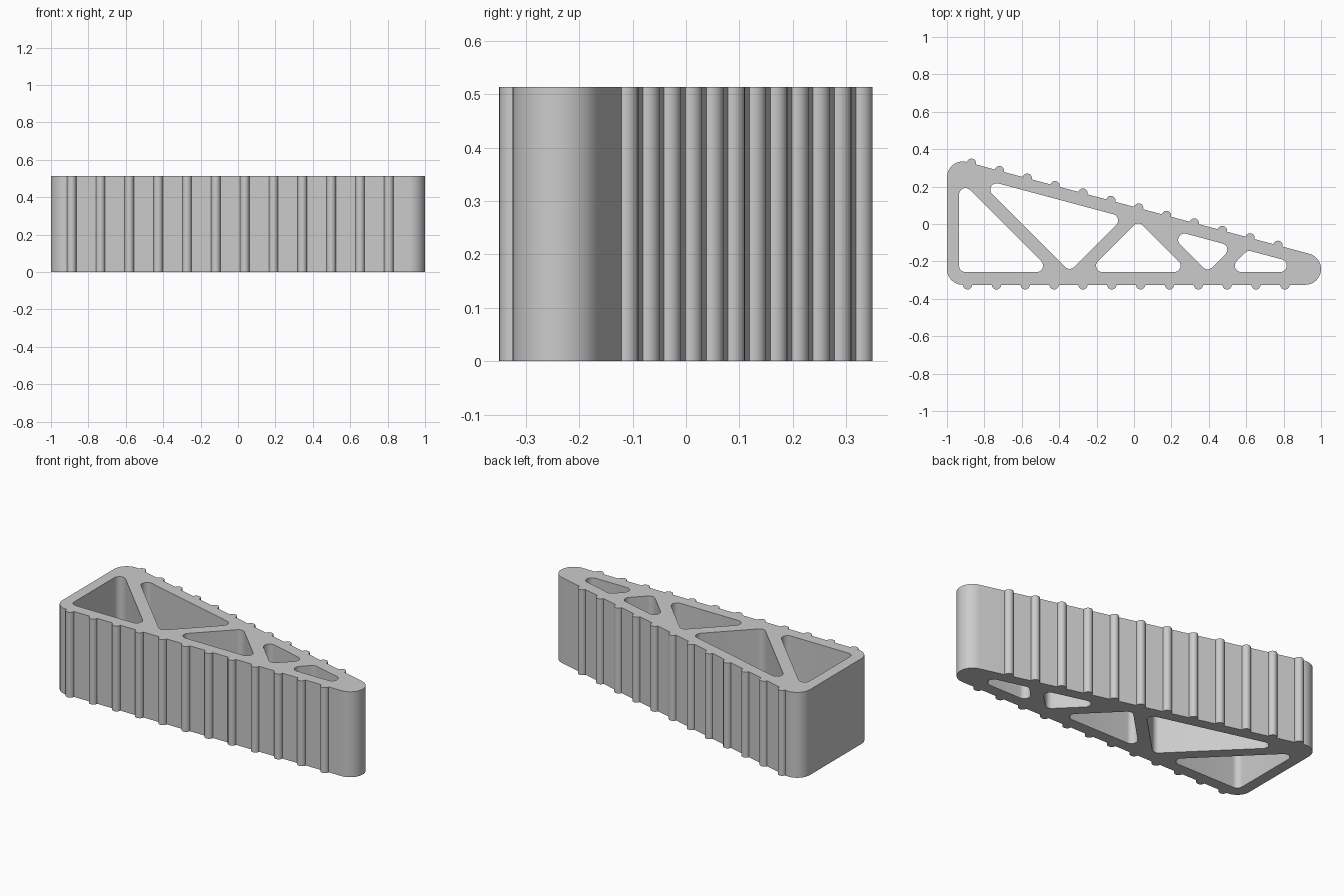
import bpy, bmesh
from math import pi, sin, cos, tan, radians
from mathutils import Vector, Matrix

if "Cube" in bpy.data.objects:
    bpy.data.objects.remove(bpy.data.objects["Cube"], do_unlink=True)

HEIGHT = 0.514
SLOPE = tan(radians(15))
OUTER_R, HOLE_R = 0.0843, 0.034
RIB_R, RIB_PITCH, RIB_COUNT = 0.025, 0.1542, 12


def meet(l, m):
    """Crossing point of two lines given as (a, b, c) in a*x + b*y = c."""
    d = l[0] * m[1] - m[0] * l[1]
    return Vector(((l[2] * m[1] - m[2] * l[1]) / d, (l[0] * m[2] - m[0] * l[2]) / d))


def rounded_arcs(lines, r, steps):
    """One fillet arc per corner of a convex, counter-clockwise ring of lines."""
    n = len(lines)
    pts = [meet(lines[i], lines[(i + 1) % n]) for i in range(n)]
    arcs = []
    for i, p in enumerate(pts):
        u = (pts[i - 1] - p).normalized()
        v = (pts[(i + 1) % n] - p).normalized()
        angle = u.angle(v)
        centre = p + (u + v).normalized() * r / sin(angle / 2)
        first = p + u * r / tan(angle / 2) - centre
        arcs.append([centre + Matrix.Rotation((pi - angle) * k / steps, 2) @ first
                     for k in range(steps + 1)])
    return arcs


def ribs(start, d, offsets, steps=12):
    """Half-round bumps along direction d, bulging to the right of it."""
    out = Vector((d.y, -d.x))
    return [start + d * (s - RIB_R * cos(pi * k / steps)) + out * RIB_R * sin(pi * k / steps)
            for s in offsets for k in range(steps + 1)]


# Outer outline: rounded wedge with ribs on the long sides
base, ramp, back = (0, 1, -0.325), (SLOPE, 1, 0.0919), (1, 0, -1)
tip, high, low = rounded_arcs([base, ramp, back], OUTER_R, 20)
steps_along = [RIB_R + 0.001 + i * RIB_PITCH for i in range(RIB_COUNT)]
up = (high[0] - tip[-1]).normalized()
outline = (tip + ribs(high[0], up, [-s for s in reversed(steps_along)]) + high
           + low + ribs(low[-1], Vector((1, 0)), steps_along))

# Truss openings, each bounded by walls and 45 degree struts
floor, roof = (0, 1, -0.257), (SLOPE, 1, 0.0225)


def falling(c):
    return (1, 1, c)


def rising(c):
    return (1, -1, c)


openings = [
    [floor, falling(-0.695), (1, 0, -0.935)],
    [rising(-0.09), roof, falling(-0.598)],
    [floor, falling(0.04), rising(0.006)],
    [rising(0.65), roof, falling(0.137)],
    [floor, (1, 0, 0.816), roof, rising(0.748)],
]
loops = [outline] + [sum(rounded_arcs(o, HOLE_R, 12), []) for o in openings]

# Fill the profile and extrude it upwards
bm = bmesh.new()
for loop in loops:
    verts = [bm.verts.new((p.x, p.y, 0)) for p in loop]
    for a, b in zip(verts, verts[1:] + verts[:1]):
        bm.edges.new((a, b))
bmesh.ops.triangle_fill(bm, use_beauty=True, edges=bm.edges[:], normal=(0, 0, 1))
result = bmesh.ops.extrude_face_region(bm, geom=bm.faces[:])
top = [g for g in result["geom"] if isinstance(g, bmesh.types.BMVert)]
bmesh.ops.translate(bm, verts=top, vec=(0, 0, HEIGHT))
bmesh.ops.recalc_face_normals(bm, faces=bm.faces[:])
mesh = bpy.data.meshes.new("ribbed_wedge")
bm.to_mesh(mesh)
bm.free()

# Plain grey material
grey = bpy.data.materials.new("light_grey")
grey.use_nodes = True
colour = (0.6, 0.6, 0.6, 1)
grey.diffuse_color = colour
grey.node_tree.nodes["Principled BSDF"].inputs["Base Color"].default_value = colour
mesh.materials.append(grey)

wedge = bpy.data.objects.new("ribbed_wedge", mesh)
bpy.context.collection.objects.link(wedge)
bpy.ops.object.select_all(action="DESELECT")
wedge.select_set(True)
bpy.context.view_layer.objects.active = wedge
bpy.ops.object.shade_smooth_by_angle(angle=radians(30))
